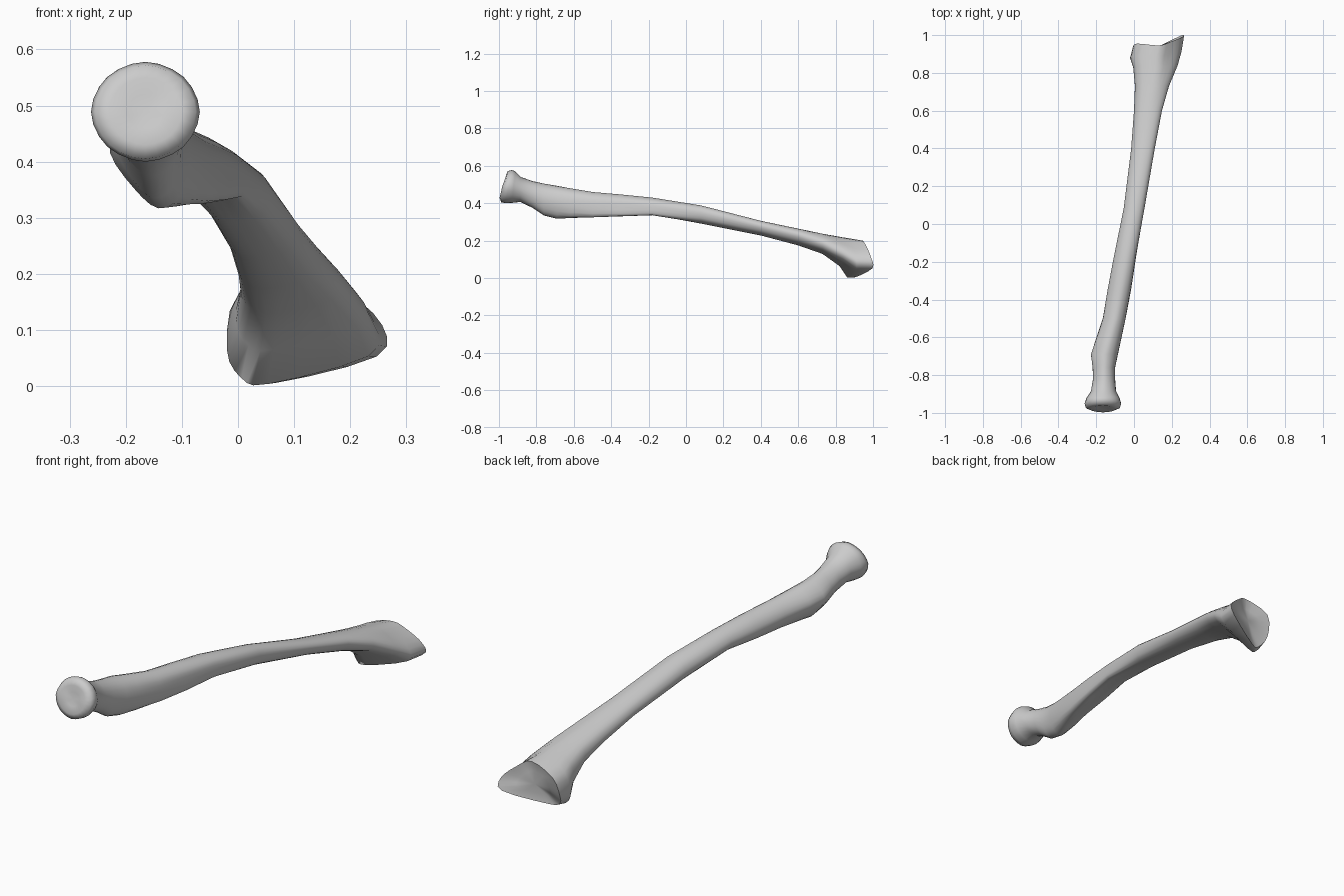
import bpy, bmesh, math
from mathutils import Vector

# Cross-section shapes in a unit box: (u, v, shift along the length)
# order: left, top-left, top, top-right, right, bottom-right, bottom, bottom-left
ROUND = [(0, .5, .015), (.15, .85, .03), (.5, 1, .035), (.85, .85, .03),
         (1, .5, .015), (.85, .15, .005), (.5, 0, 0), (.15, .15, .005)]
TUBEROSITY = [(0, .56, 0), (.13, .82, 0), (.5, 1, 0), (.87, .85, 0),
              (1, .5, 0), (.87, .12, 0), (.6, 0, 0), (.3, .2, 0)]
RIDGE = [(0, .5, 0), (.2, .86, 0), (.6, 1, 0), (.92, .8, 0),
         (1, .45, 0), (.98, .03, 0), (.6, .07, 0), (.17, .13, 0)]
SHAFT = [(0, .38, 0), (.13, .78, 0), (.5, 1, 0), (.85, .95, 0),
         (1, .65, 0), (.85, .22, 0), (.42, 0, 0), (.1, .08, 0)]
WRIST = [(0, .3, -.015), (.08, .78, .01), (.52, 1, .0), (.76, .84, .02),
         (1, .53, .045), (.96, .24, .052), (.28, 0, -.035), (.1, .05, -.045)]
SHAPES = [ROUND, TUBEROSITY, RIDGE, SHAFT, WRIST]

# Stations: y, left, right, bottom, top, shape index, shift weight
HEAD = [(-.997, -.230, -.100, .430, .550, 0, 1), (-.988, -.255, -.075, .405, .572, 0, 1),
        (-.965, -.262, -.068, .400, .578, 0, 1), (-.930, -.252, -.076, .402, .570, 0, .5),
        (-.885, -.228, -.095, .407, .541, 0, 0)]
BODY = [(-.82, -.217, -.100, .375, .518, .4, 0), (-.76, -.219, -.100, .335, .505, .8, 0),
        (-.69, -.228, -.085, .317, .493, 1, 0), (-.62, -.205, -.070, .318, .480, 1.3, 0),
        (-.50, -.165, -.045, .322, .460, 1.7, 0), (-.35, -.140, -.018, .329, .447, 2, 0),
        (-.18, -.108, .008, .335, .430, 2, 0), (.08, -.055, .055, .290, .388, 2.8, 0),
        (.40, -.015, .110, .228, .305, 3, 0), (.60, .000, .148, .175, .263, 3, 0)]
END = [(.73, .005, .185, .130, .237, 3.4, 0), (.83, -.004, .225, .065, .219, 3.9, .2),
       (.885, -.02, .243, .004, .210, 4, .5), (.945, -.005, .257, .006, .200, 4, 1)]


def catmull(a, b, c, d, t):
    return .5 * (2 * b + (c - a) * t + (2 * a - 5 * b + 4 * c - d) * t * t
                 + (3 * b - a - 3 * c + d) * t ** 3)


def section(y, l, r, b, t, shape, w):
    i = min(int(shape), len(SHAPES) - 2)
    f = shape - i
    pts = []
    for p, q in zip(SHAPES[i], SHAPES[i + 1]):
        u, v, s = Vector(p).lerp(Vector(q), f)
        pts.append(Vector((l + (r - l) * u, y + s * w, b + (t - b) * v)))
    n = len(pts)
    return [catmull(pts[k - 1], pts[k], pts[(k + 1) % n], pts[(k + 2) % n], j / 3)
            for k in range(n) for j in range(3)]


def inset(ring, scale, depth):
    c = sum(ring, Vector()) / len(ring)
    return [c + (p - c) * scale + Vector((0, depth, 0)) for p in ring]


# Bone surface: rings joined along the length, dished at both joint faces
rings = [section(*s) for s in HEAD + BODY + END]
rings.insert(0, inset(rings[0], .5, .006))
rings.append(inset(rings[-1], .55, -.012))

bm = bmesh.new()
loops = [[bm.verts.new(p) for p in ring] for ring in rings]
for a, b in zip(loops, loops[1:]):
    for k in range(len(a)):
        m = (k + 1) % len(a)
        bm.faces.new((a[k], a[m], b[m], b[k]))
for loop in (loops[0], loops[-1]):
    bmesh.ops.poke(bm, faces=[bm.faces.new(loop)])
bmesh.ops.recalc_face_normals(bm, faces=bm.faces)
mesh = bpy.data.meshes.new("forearm_bone")
bm.to_mesh(mesh)
bm.free()
bone = bpy.data.objects.new("forearm_bone", mesh)
bpy.context.collection.objects.link(bone)
bpy.context.view_layer.objects.active = bone
bone.select_set(True)
bpy.ops.object.shade_smooth_by_angle(angle=math.radians(60))
